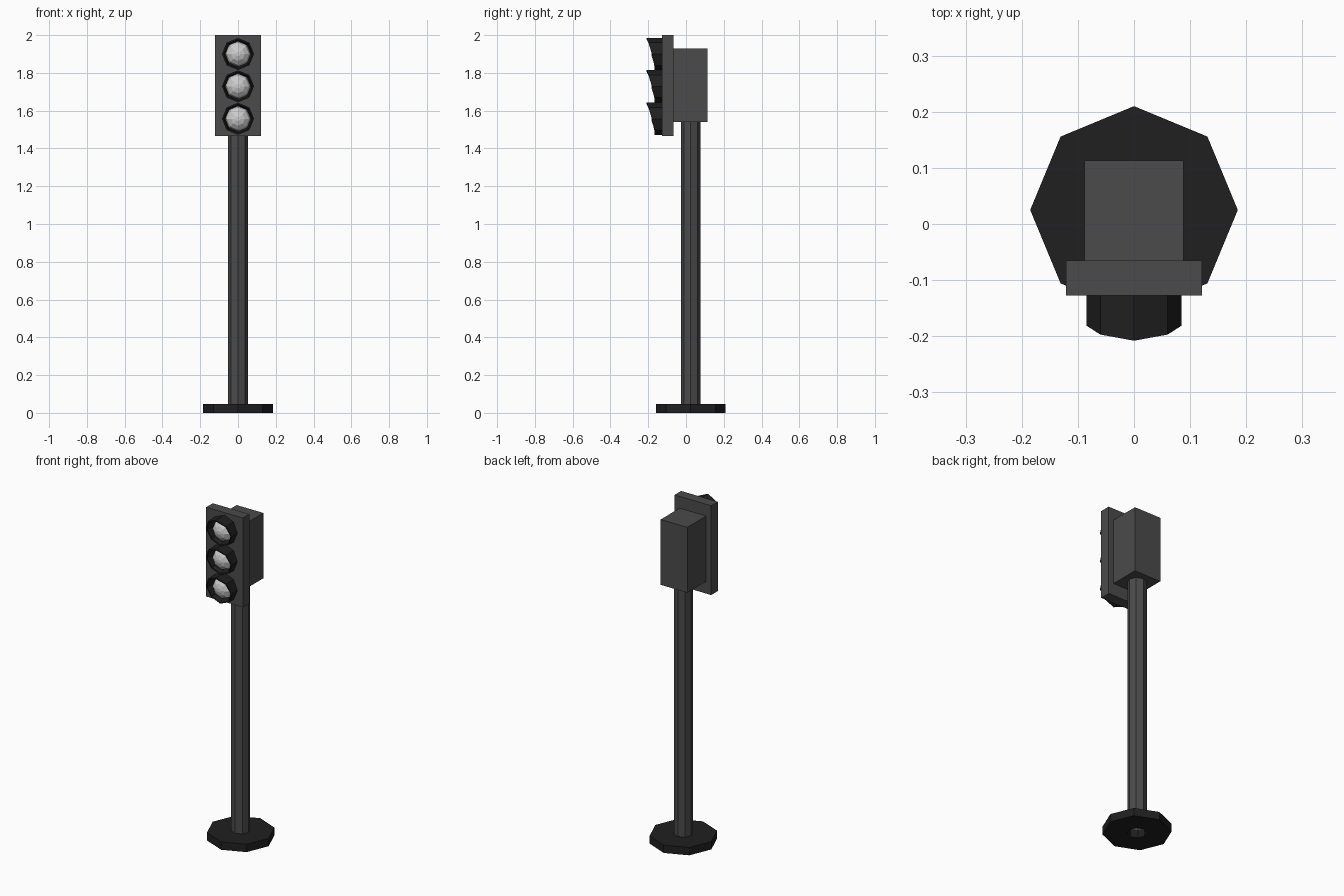
import bpy, bmesh, math

if "Cube" in bpy.data.objects:
    bpy.data.objects.remove(bpy.data.objects["Cube"])

SIDES = 8


def material(name, v):
    m = bpy.data.materials.new(name)
    m.diffuse_color = (v, v, v, 1)
    m.use_nodes = True
    m.node_tree.nodes["Principled BSDF"].inputs["Base Color"].default_value = m.diffuse_color
    return m


GREY = material("housing_grey", 0.07)
DARK = material("dark_rubber", 0.014)
LENS = material("lens_grey", 0.6)


def finish(name, bm, mat):
    bmesh.ops.recalc_face_normals(bm, faces=bm.faces)
    me = bpy.data.meshes.new(name)
    bm.to_mesh(me)
    bm.free()
    me.materials.append(mat)
    ob = bpy.data.objects.new(name, me)
    bpy.context.collection.objects.link(ob)
    return ob


def box(name, x, y0, y1, z0, z1, mat):
    bm = bmesh.new()
    bmesh.ops.create_cube(bm, size=1)
    for v in bm.verts:
        v.co = (v.co.x * 2 * x, (y0 + y1) / 2 + v.co.y * (y1 - y0),
                (z0 + z1) / 2 + v.co.z * (z1 - z0))
    return finish(name, bm, mat)


def loft(name, loops, mat, closed=False, cap=False):
    """Skin a series of octagonal loops; optionally close the ring or cap the end."""
    bm = bmesh.new()
    rings = [[bm.verts.new(p) for p in loop] for loop in loops]
    pairs = list(zip(rings, rings[1:]))
    if closed:
        pairs.append((rings[-1], rings[0]))
    for a, b in pairs:
        for i in range(SIDES):
            j = (i + 1) % SIDES
            bm.faces.new((a[i], a[j], b[j], b[i]))
    if cap:
        bm.faces.new(rings[-1])
    return finish(name, bm, mat)


ANGLES = [2 * math.pi * i / SIDES for i in range(SIDES)]


def flat_ring(r, z, cy=0.025):
    return [(r * math.cos(a), cy + r * math.sin(a), z) for a in ANGLES]


def face_ring(r, cz, depth):
    """Octagon facing the front; depth gives y for each angle."""
    return [(r * math.cos(a), depth(a), cz + r * math.sin(a)) for a in ANGLES]


def hood_front(a):
    # visor reaches furthest forward at the top
    s = math.sin(a)
    if s > 0.9:
        return -0.208
    if s > 0.5:
        return -0.197
    return -0.181 if s > -0.1 else -0.168


# base foot with a hole for the pole, and the hollow pole
loft("base", [flat_ring(0.185, 0), flat_ring(0.185, 0.047),
              flat_ring(0.052, 0.047), flat_ring(0.052, 0)], DARK, closed=True)
loft("pole", [flat_ring(0.052, 0), flat_ring(0.052, 1.545)], GREY, cap=True)

# signal housing and front plate
box("rear_housing", 0.088, -0.066, 0.113, 1.54, 1.93, GREY)
box("front_plate", 0.121, -0.127, -0.065, 1.467, 2.0, GREY)

# three visors with domed lenses
for label, cz in (("top", 1.9), ("middle", 1.729), ("bottom", 1.557)):
    back = lambda a: -0.127
    loft(label + "_visor", [face_ring(0.085, cz, back), face_ring(0.085, cz, hood_front),
                            face_ring(0.077, cz, hood_front), face_ring(0.066, cz, back)],
         DARK, closed=True)
    dome = [(0.067, -0.135), (0.058, -0.157), (0.036, -0.174), (0.012, -0.182)]
    loft(label + "_lens", [face_ring(r, cz, lambda a, y=y: y) for r, y in dome],
         LENS, cap=True)
